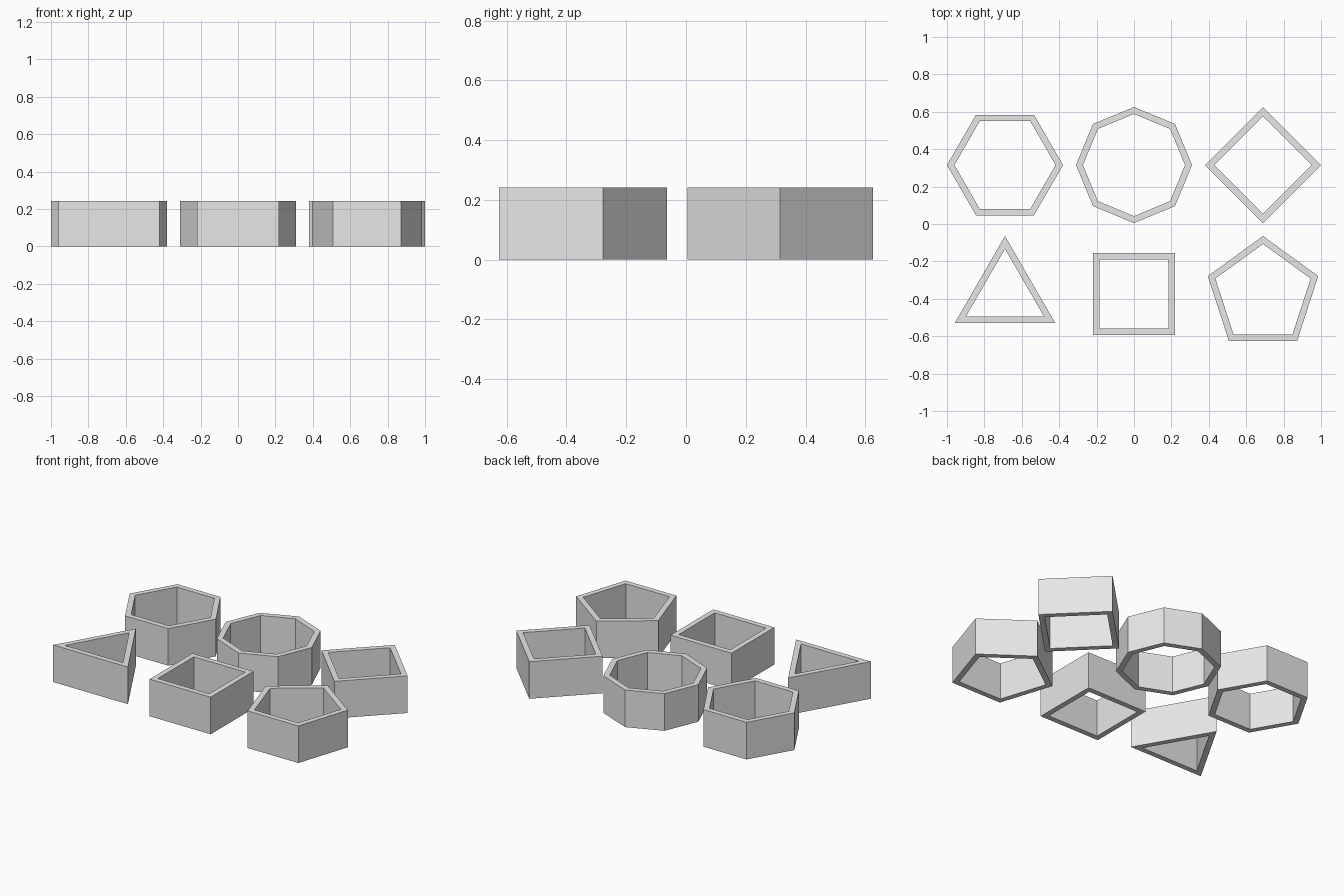
import bpy
import bmesh
from math import pi, cos, sin

default = bpy.data.objects.get("Cube")
if default:
    bpy.data.objects.remove(default, do_unlink=True)

RADIUS = 0.3103
SPACING = 0.6897
HEIGHT = 0.2414
WALL = 0.0345
BACK_Y = 0.3152

# Plain grey for every ring
GREY = (0.8, 0.8, 0.8, 1.0)
grey = bpy.data.materials.new("plain grey")
grey.use_nodes = True
grey.diffuse_color = GREY
grey.node_tree.nodes["Principled BSDF"].inputs["Base Color"].default_value = GREY


def polygon_ring(name, sides, turn, column, row):
    """Open polygonal tube with an even wall thickness."""
    bm = bmesh.new()
    inner_radius = RADIUS - WALL / cos(pi / sides)

    def loop(radius, z):
        angles = [turn + 2 * pi * i / sides for i in range(sides)]
        return [bm.verts.new((radius * cos(a), radius * sin(a), z)) for a in angles]

    # Closed wall section: outside, top, inside, bottom
    section = [loop(RADIUS, 0), loop(RADIUS, HEIGHT),
               loop(inner_radius, HEIGHT), loop(inner_radius, 0)]
    for k, lower in enumerate(section):
        upper = section[(k + 1) % len(section)]
        for i in range(sides):
            j = (i + 1) % sides
            bm.faces.new((lower[i], lower[j], upper[j], upper[i]))
    bmesh.ops.recalc_face_normals(bm, faces=bm.faces)

    mesh = bpy.data.meshes.new(name)
    bm.to_mesh(mesh)
    bm.free()
    mesh.materials.append(grey)
    ring = bpy.data.objects.new(name, mesh)
    ring.location = (column * SPACING, BACK_Y - row * SPACING, 0)
    bpy.context.collection.objects.link(ring)


# Front row
polygon_ring("triangle_ring", 3, pi / 2, -1, 1)
polygon_ring("square_ring", 4, pi / 4, 0, 1)
polygon_ring("pentagon_ring", 5, pi / 2, 1, 1)

# Back row
polygon_ring("hexagon_ring", 6, 0, -1, 0)
polygon_ring("octagon_ring", 8, pi / 2, 0, 0)
polygon_ring("diamond_ring", 4, 0, 1, 0)
